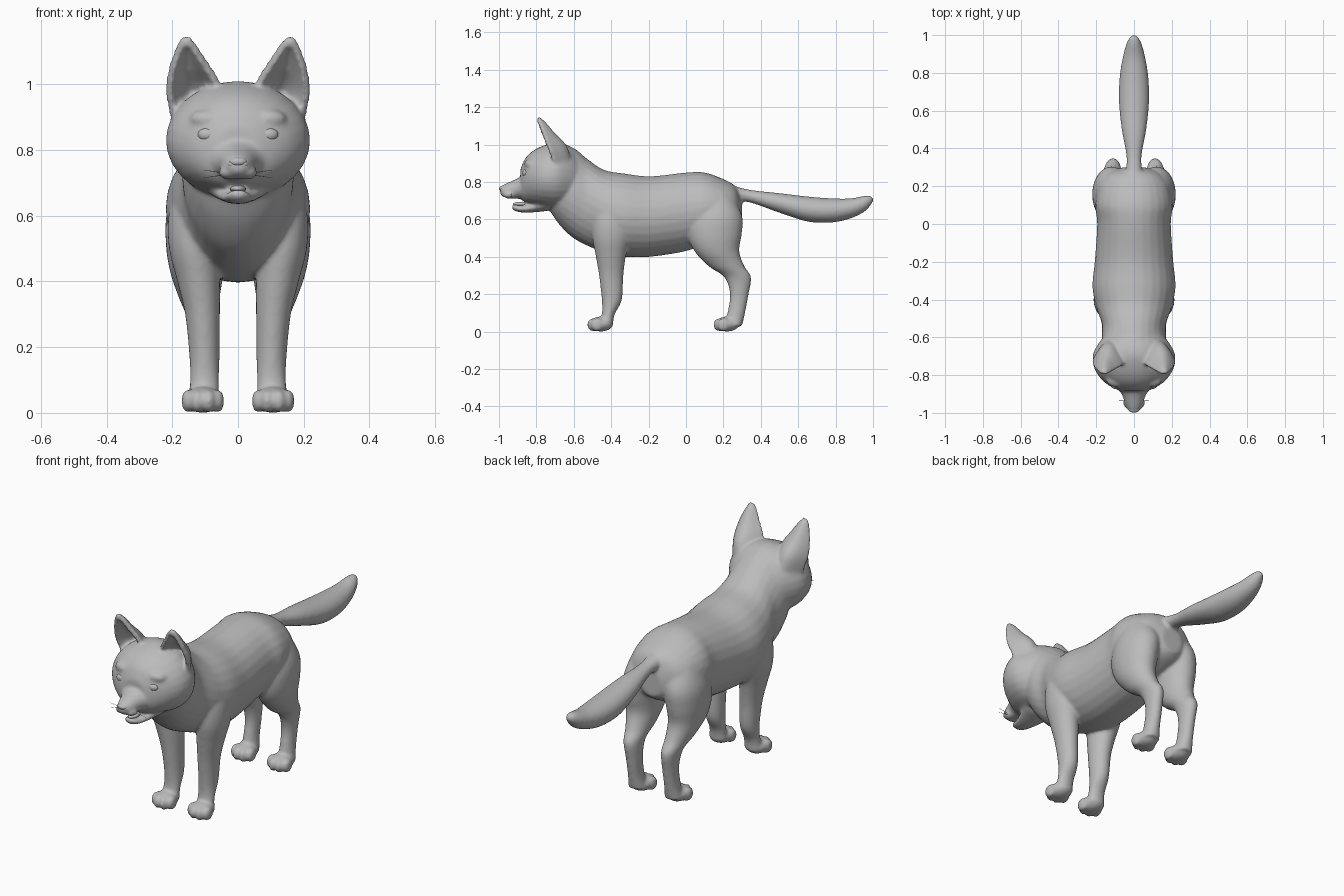
import bpy, bmesh, math
from mathutils import Vector

if "Cube" in bpy.data.objects:
    bpy.data.objects.remove(bpy.data.objects["Cube"])

fur = bpy.data.materials.new("grey_fur")
fur.diffuse_color = (0.5, 0.5, 0.5, 1)
fur.use_nodes = True
fur.node_tree.nodes["Principled BSDF"].inputs["Base Color"].default_value = fur.diffuse_color


def add_object(name, bm):
    bmesh.ops.recalc_face_normals(bm, faces=bm.faces[:])
    me = bpy.data.meshes.new(name)
    bm.to_mesh(me)
    bm.free()
    me.materials.append(fur)
    for p in me.polygons:
        p.use_smooth = True
    ob = bpy.data.objects.new(name, me)
    bpy.context.collection.objects.link(ob)
    return ob


def smooth_rows(rows, steps=5):
    """Catmull-Rom interpolation of section rows."""
    out = []
    for i in range(len(rows) - 1):
        a, b, c, d = (rows[max(0, min(len(rows) - 1, i + k))] for k in (-1, 0, 1, 2))
        for s in range(steps):
            t = s / steps
            out.append([0.5 * (2 * q + (r - p) * t + (2 * p - 5 * q + 4 * r - w) * t * t
                               + (3 * q - p - 3 * r + w) * t ** 3)
                        for p, q, r, w in zip(a, b, c, d)])
    return out + [list(rows[-1])]


def loft(name, rings):
    """Closed skin over rings of points."""
    bm = bmesh.new()
    vs = [[bm.verts.new(p) for p in ring] for ring in rings]
    n = len(vs[0])
    for a, b in zip(vs, vs[1:]):
        for i in range(n):
            bm.faces.new((a[i], a[(i + 1) % n], b[(i + 1) % n], b[i]))
    bm.faces.new(vs[0])
    bm.faces.new(vs[-1])
    return add_object(name, bm)


ANG = [2 * math.pi * i / 28 for i in range(28)]


def loft_y(name, rows):
    """Rows: y, top z, bottom z, half width."""
    return loft(name, [[(w * math.cos(a), y, (t + b) / 2 + (t - b) / 2 * math.sin(a)) for a in ANG]
                       for y, t, b, w in smooth_rows(rows)])


def loft_z(name, rows, side):
    """Rows: z, x, front y, back y, half width."""
    return loft(name, [[(side * (x + w * math.cos(a)), (f + k) / 2 + (k - f) / 2 * math.sin(a), z)
                        for a in ANG] for z, x, f, k, w in smooth_rows(rows)])


def ball(name, c, r):
    bm = bmesh.new()
    bmesh.ops.create_uvsphere(bm, u_segments=24, v_segments=16, radius=1)
    for v in bm.verts:
        v.co = Vector((c[i] + v.co[i] * r[i] for i in range(3)))
    return add_object(name, bm)


parts = []
# torso, neck and chest
parts.append(loft_y("body", [
    (-.73, .90, .65, .11), (-.68, .96, .575, .15), (-.61, .985, .505, .17), (-.53, .925, .46, .17),
    (-.44, .865, .425, .20), (-.33, .845, .40, .22), (-.19, .83, .40, .207), (0, .85, .43, .195),
    (.1, .85, .47, .205), (.2, .815, .50, .185), (.265, .775, .53, .14), (.30, .70, .56, .06)]))
# skull with cheek ruff
parts.append(loft_y("skull", [
    (-.56, .93, .70, .13), (-.62, .99, .66, .18), (-.69, 1.01, .65, .217), (-.76, .995, .66, .212),
    (-.82, .965, .675, .175), (-.86, .925, .69, .125), (-.885, .87, .71, .07)]))
# muzzle and open lower jaw
parts.append(loft_y("muzzle", [
    (-.76, .87, .69, .14), (-.84, .86, .70, .11), (-.90, .82, .71, .066),
    (-.955, .795, .713, .046), (-.985, .78, .725, .032), (-.994, .77, .74, .018)]))
parts.append(loft_y("jaw", [
    (-.74, .73, .645, .10), (-.82, .69, .637, .065), (-.88, .675, .637, .046),
    (-.915, .68, .645, .034), (-.93, .678, .658, .018)]))
# tail
parts.append(loft_y("tail", [
    (.20, .80, .70, .05), (.27, .775, .70, .045), (.36, .755, .685, .04), (.50, .74, .635, .065),
    (.65, .722, .588, .08), (.78, .712, .583, .076), (.88, .712, .605, .06), (.95, .725, .638, .042),
    (.985, .727, .672, .025), (1.0, .712, .695, .008)]))

for s in (-1, 1):
    # legs
    parts.append(loft_z("front_leg", [
        (.70, .13, -.48, -.32, .06), (.60, .137, -.50, -.30, .075), (.50, .135, -.50, -.30, .075),
        (.40, .12, -.482, -.322, .065), (.30, .108, -.465, -.335, .053), (.17, .102, -.45, -.343, .046),
        (.09, .102, -.45, -.382, .044), (.03, .105, -.47, -.39, .05)], s))
    parts.append(loft_z("hind_leg", [
        (.74, .10, .08, .24, .07), (.62, .115, .02, .30, .10), (.52, .125, .01, .298, .095),
        (.43, .125, .045, .285, .082), (.35, .118, .12, .312, .062), (.29, .112, .205, .348, .045),
        (.20, .108, .235, .335, .037), (.10, .108, .222, .316, .037), (.03, .108, .21, .30, .048)], s))
    # paws with four toes
    for y in (-.455, .22):
        parts.append(ball("paw", (s * .107, y, .04), (.058, .065, .04)))
        for dx, dy, r in ((-.046, -.02, .019), (-.018, -.04, .021), (.018, -.04, .021), (.046, -.02, .019)):
            parts.append(ball("toe", (s * (.107 + dx), y + dy, .036), (r, .034, .036)))
    # brow and cheek fullness around the eyes
    parts.append(ball("brow", (s * .088, -.825, .895), (.06, .04, .03)))
    parts.append(ball("whisker_pad", (s * .028, -.945, .732), (.03, .035, .022)))
    # ear: a forward cupped sheet
    bm = bmesh.new()
    grid = []
    for xo, zo, xi, zi, d in smooth_rows([
            (.195, .89, .05, .96, .09), (.212, .97, .066, 1.012, .09), (.205, 1.04, .10, 1.065, .055),
            (.185, 1.10, .13, 1.112, .03), (.166, 1.139, .152, 1.139, .008)]):
        row = []
        for k in range(13):
            u = k / 12
            z = zo + (zi - zo) * u
            row.append(bm.verts.new((s * (xo + (xi - xo) * u),
                                     -.80 + .38 * (1.147 - z) + d * math.sin(math.pi * u), z)))
        grid.append(row)
    for a, b in zip(grid, grid[1:]):
        for k in range(12):
            bm.faces.new((a[k], a[k + 1], b[k + 1], b[k]))
    ear = add_object("ear", bm)
    m = ear.modifiers.new("thickness", 'SOLIDIFY')
    m.thickness, m.offset = .024, 0
    bpy.context.view_layer.objects.active = ear
    bpy.ops.object.modifier_apply(modifier=m.name)
    parts.append(ear)

# fuse all parts into one soft skin
bpy.ops.object.select_all(action='DESELECT')
for p in parts:
    p.select_set(True)
body = parts[0]
bpy.context.view_layer.objects.active = body
bpy.ops.object.join()
m = body.modifiers.new("fuse", 'REMESH')
m.mode, m.voxel_size, m.use_smooth_shade = 'VOXEL', .008, True
bpy.ops.object.modifier_apply(modifier=m.name)
m = body.modifiers.new("soften", 'SMOOTH')
m.factor, m.iterations = .5, 7
bpy.ops.object.modifier_apply(modifier=m.name)
if not body.data.materials:
    body.data.materials.append(fur)

# eyes, nose, tongue and whiskers
for s, side in ((-1, "left"), (1, "right")):
    ball("eye_" + side, (s * .092, -.853, .847), (.031, .022, .022))
    ball("nostril_wing_" + side, (s * .018, -.975, .757), (.015, .018, .012))
    for i, z in enumerate((.72, .735)):
        bm = bmesh.new()
        bmesh.ops.create_cone(bm, segments=5, radius1=.0015, radius2=.0005, depth=.06, cap_ends=True)
        ob = add_object("whisker_" + side + str(i), bm)
        ob.location = (s * .075, -.935, z)
        ob.rotation_euler = (0, s * math.radians(90 + 8 - i * 16), 0)
ball("nose", (0, -.976, .764), (.029, .023, .016))
ball("tongue", (0, -.875, .682), (.024, .05, .012))
